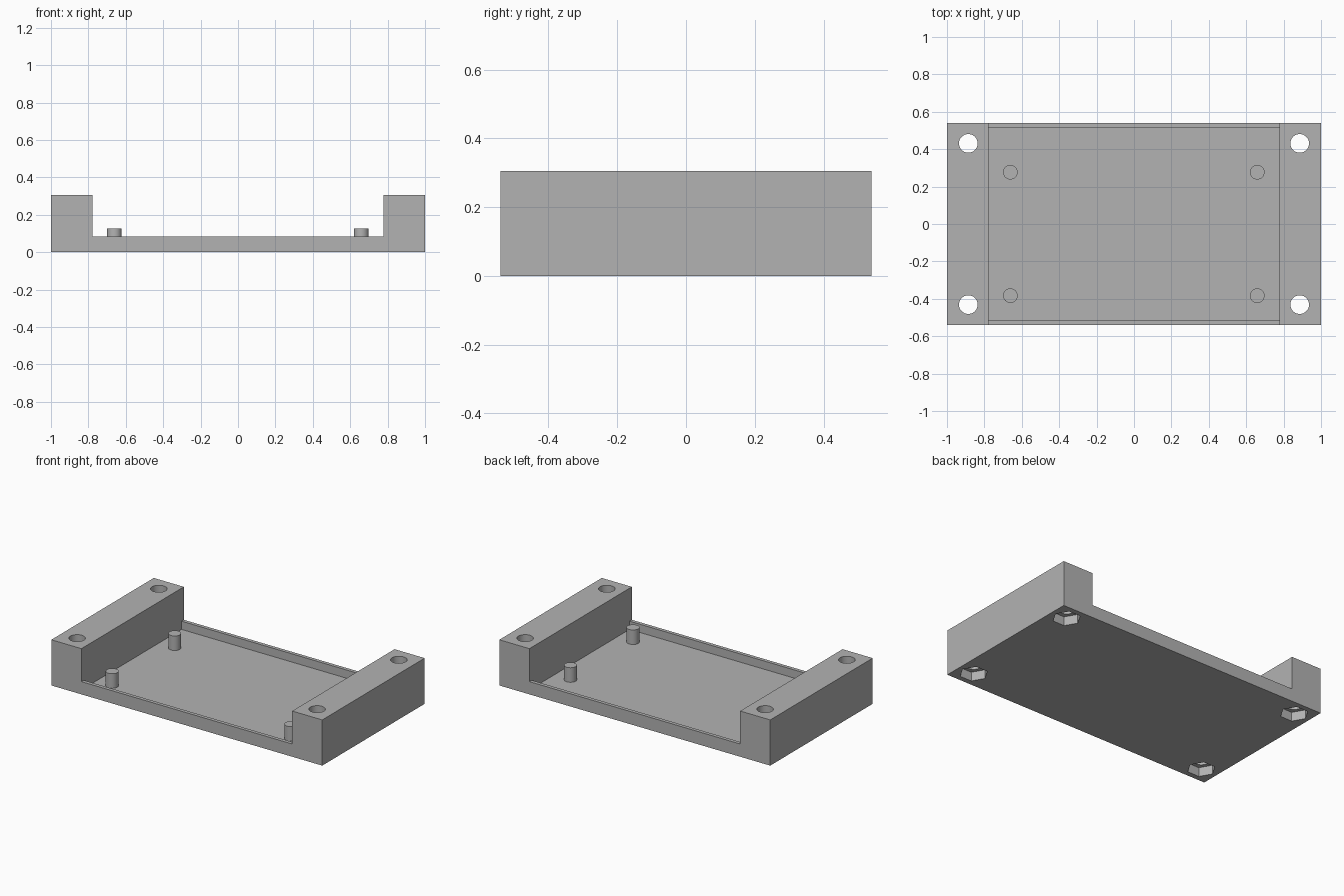
import bpy
import bmesh
from math import pi, radians
from mathutils import Matrix, Vector

old = bpy.data.objects.get("Cube")
if old:
    bpy.data.objects.remove(old, do_unlink=True)

grey = bpy.data.materials.new("plain grey")
grey.use_nodes = True
GREY = (0.45, 0.45, 0.45, 1)
grey.diffuse_color = GREY
grey.node_tree.nodes["Principled BSDF"].inputs["Base Color"].default_value = GREY

HALF_X, HALF_Y, TOP = 1.0, 0.54, 0.305
INNER_X, INNER_Y = 0.778, 0.516
RIM, FLOOR = 0.085, 0.03
HOLE_X, HOLE_Y = 0.886, 0.431


def finish(name, bm):
    bmesh.ops.recalc_face_normals(bm, faces=bm.faces)
    mesh = bpy.data.meshes.new(name)
    bm.to_mesh(mesh)
    bm.free()
    mesh.materials.append(grey)
    obj = bpy.data.objects.new(name, mesh)
    bpy.context.collection.objects.link(obj)
    return obj


def prism(name, x, y, radius, z0, z1, sides=32, turn=0.0):
    bm = bmesh.new()
    place = Matrix.Translation((x, y, (z0 + z1) / 2)) @ Matrix.Rotation(turn, 4, "Z")
    bmesh.ops.create_cone(bm, cap_ends=True, segments=sides, radius1=radius,
                          radius2=radius, depth=z1 - z0, matrix=place)
    return finish(name, bm)


def cut(target, cutter):
    cutter.hide_render = True
    mod = target.modifiers.new("cut", "BOOLEAN")
    mod.operation = "DIFFERENCE"
    mod.solver = "EXACT"
    mod.object = cutter
    bpy.context.view_layer.objects.active = target
    bpy.ops.object.modifier_apply(modifier=mod.name)
    bpy.data.objects.remove(cutter, do_unlink=True)


def smooth(obj):
    bpy.ops.object.select_all(action="DESELECT")
    obj.select_set(True)
    bpy.context.view_layer.objects.active = obj
    bpy.ops.object.shade_smooth_by_angle(angle=radians(30))


# Tray body with raised end blocks, as one extruded U profile
half = [(HALF_X, 0), (HALF_X, TOP), (INNER_X, TOP), (INNER_X, RIM)]
outline = half + [(-x, z) for x, z in reversed(half)]
bm = bmesh.new()
face = bm.faces.new([bm.verts.new((x, -HALF_Y, z)) for x, z in outline])
side = bmesh.ops.extrude_face_region(bm, geom=[face])
bmesh.ops.translate(bm, vec=Vector((0, 2 * HALF_Y, 0)),
                    verts=[v for v in side["geom"] if isinstance(v, bmesh.types.BMVert)])
tray = finish("tray_body", bm)

# Sunken floor between the two low rims
bm = bmesh.new()
height = 0.2
bmesh.ops.create_cube(bm, size=1, matrix=Matrix.Translation((0, 0, FLOOR + height / 2))
                      @ Matrix.Diagonal((2 * INNER_X, 2 * INNER_Y, height, 1)))
cut(tray, finish("floor_cutter", bm))

# Screw holes with hexagonal nut pockets underneath
for sx in (-1, 1):
    for sy in (-1, 1):
        x, y = sx * HOLE_X, sy * HOLE_Y
        cut(tray, prism("hole_cutter", x, y, 0.05, -0.1, TOP + 0.1))
        cut(tray, prism("nut_cutter", x, y, 0.086, -0.1, 0.06, 6, pi / 6))
smooth(tray)

# Locating pegs standing on the floor
for side_name, x in (("right", -0.661), ("left", 0.659)):
    for end_name, y in (("front", -0.383), ("back", 0.277)):
        smooth(prism(f"peg_{end_name}_{side_name}", x, y, 0.039, FLOOR - 0.01, 0.127))
